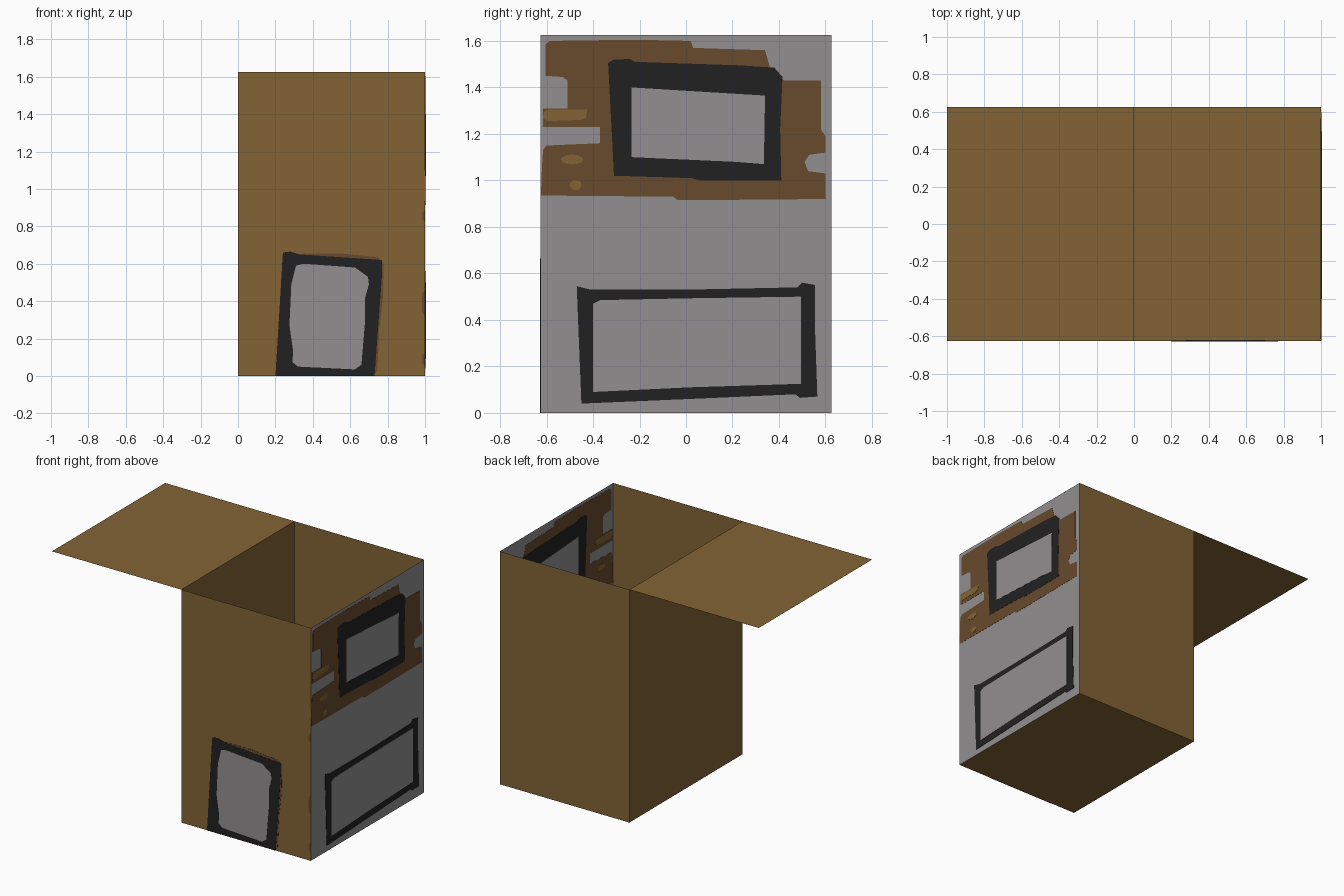
import bpy, bmesh, math
from mathutils import Vector

if "Cube" in bpy.data.objects:
    bpy.data.objects.remove(bpy.data.objects["Cube"])

W, D, H = 1.0, 0.625, 1.626   # box width (x), half depth (y), height (z)


def material(name, rgb):
    m = bpy.data.materials.new(name)
    m.diffuse_color = (*rgb, 1.0)
    m.use_nodes = True
    m.node_tree.nodes["Principled BSDF"].inputs["Base Color"].default_value = m.diffuse_color
    return m


BROWN = material("cardboard_brown", (0.223, 0.127, 0.035))
DARK = material("dark_brown", (0.138, 0.068, 0.025))
GREY = material("grey", (0.288, 0.275, 0.285))
BLACK = material("black", (0.0155, 0.0155, 0.0155))


def finish(bm, name, mat):
    mesh = bpy.data.meshes.new(name)
    bm.to_mesh(mesh)
    bm.free()
    mesh.materials.append(mat)
    ob = bpy.data.objects.new(name, mesh)
    bpy.context.collection.objects.link(ob)
    return ob


def sheet(name, corners, mat):
    """Single flat card panel."""
    bm = bmesh.new()
    bm.faces.new([bm.verts.new(c) for c in corners])
    return finish(bm, name, mat)


def plate(name, pts, mat, layer, wall):
    """Painted patch running through a wall, so it shows inside and out."""
    t = 0.0013 * layer
    if wall == "right":
        place, step = (lambda u, v: Vector((W - t, u, v))), Vector((2 * t, 0, 0))
    else:
        place, step = (lambda u, v: Vector((u, -D - t, v))), Vector((0, 2 * t, 0))
    bm = bmesh.new()
    face = bm.faces.new([bm.verts.new(place(u, v)) for u, v in pts])
    ext = bmesh.ops.extrude_face_region(bm, geom=[face], use_keep_orig=True)
    bmesh.ops.translate(bm, vec=step, verts=[g for g in ext["geom"] if isinstance(g, bmesh.types.BMVert)])
    bmesh.ops.recalc_face_normals(bm, faces=bm.faces)
    return finish(bm, name, mat)


def oval(cu, cv, ru, rv, n=12):
    return [(cu + ru * math.cos(2 * math.pi * i / n), cv + rv * math.sin(2 * math.pi * i / n)) for i in range(n)]


# Open-topped box panels and the flap folded out to the left
sheet("front_wall", [(0, -D, 0), (W, -D, 0), (W, -D, H), (0, -D, H)], BROWN)
sheet("back_wall", [(W, D, 0), (0, D, 0), (0, D, H), (W, D, H)], BROWN)
sheet("left_wall", [(0, D, 0), (0, -D, 0), (0, -D, H), (0, D, H)], BROWN)
sheet("right_wall", [(W, -D, 0), (W, D, 0), (W, D, H), (W, -D, H)], GREY)
sheet("floor", [(0, -D, 0), (0, D, 0), (W, D, 0), (W, -D, 0)], BROWN)
sheet("lid_flap", [(-W, -D, H), (0, -D, H), (0, D, H), (-W, D, H)], BROWN)

# Right wall: ragged brown patch
plate("brown_patch", [
    (-.624, .935), (-.62, 1.05), (-.615, 1.13), (-.60, 1.15), (-.37, 1.16), (-.37, 1.23),
    (-.615, 1.23), (-.615, 1.31), (-.51, 1.31), (-.51, 1.43), (-.53, 1.445), (-.605, 1.45),
    (-.605, 1.585), (-.585, 1.60), (-.22, 1.605), (.02, 1.60), (.03, 1.57), (.34, 1.56),
    (.36, 1.49), (.42, 1.43), (.58, 1.43), (.58, 1.22), (.60, 1.19), (.60, 1.12),
    (.53, 1.11), (.51, 1.08), (.525, 1.04), (.60, 1.03), (.60, .92), (.02, .915),
    (-.035, .915), (-.055, .93)], DARK, 1, "right")
plate("tan_dash", [(-.615, 1.27), (-.61, 1.295), (-.595, 1.305), (-.425, 1.305), (-.43, 1.27),
                   (-.455, 1.26), (-.6, 1.255)], BROWN, 2, "right")
plate("tan_spot_upper", oval(-.49, 1.09, .048, .021), BROWN, 2, "right")
plate("tan_spot_lower", oval(-.475, .98, .026, .022), BROWN, 2, "right")

# Right wall: upper and lower windows
plate("upper_window_frame", [
    (-.335, 1.505), (-.31, 1.52), (-.24, 1.522), (-.22, 1.51), (.23, 1.495), (.38, 1.485),
    (.415, 1.445), (.405, 1.22), (.41, 1.0), (.06, 1.0), (.02, 1.01), (-.31, 1.02), (-.32, 1.22)],
    BLACK, 2, "right")
plate("upper_window_pane", [(-.235, 1.4), (.34, 1.365), (.335, 1.07), (.21, 1.08), (-.235, 1.1)],
      GREY, 3, "right")
plate("lower_window_frame", [
    (-.47, .545), (-.41, .53), (0, .53), (.48, .54), (.5, .56), (.555, .55), (.555, .36),
    (.565, .07), (.49, .065), (.47, .08), (.02, .06), (-.45, .04)], BLACK, 2, "right")
plate("lower_window_pane", [
    (-.4, .47), (-.37, .485), (.02, .493), (.495, .5), (.495, .125), (.02, .11), (-.4, .09)],
    GREY, 3, "right")

# Front wall: door with a thin brown fringe, plus stains by the right edge
plate("door_fringe", [(.73, .005), (.745, .03), (.755, .25), (.775, .42), (.778, .6), (.75, .635),
                      (.55, .655), (.35, .655), (.35, .4)], DARK, 1, "front")
plate("door_frame", [(.2, 0), (.24, .66), (.28, .665), (.33, .65), (.77, .62), (.77, .54), (.73, 0)],
      BLACK, 2, "front")
plate("door_pane", [
    (.29, .075), (.295, .13), (.275, .27), (.285, .49), (.31, .59), (.35, .6), (.625, .58),
    (.695, .53), (.70, .49), (.68, .42), (.68, .3), (.66, .06), (.625, .035), (.32, .05)],
    GREY, 3, "front")
for i, (low, high) in enumerate([(.05, .13), (.32, .46), (.82, .89)]):
    plate(f"edge_stain_{i + 1}", [(.985, low + .02), (.998, low), (.998, high), (.985, high - .02)],
          DARK, 1, "front")
